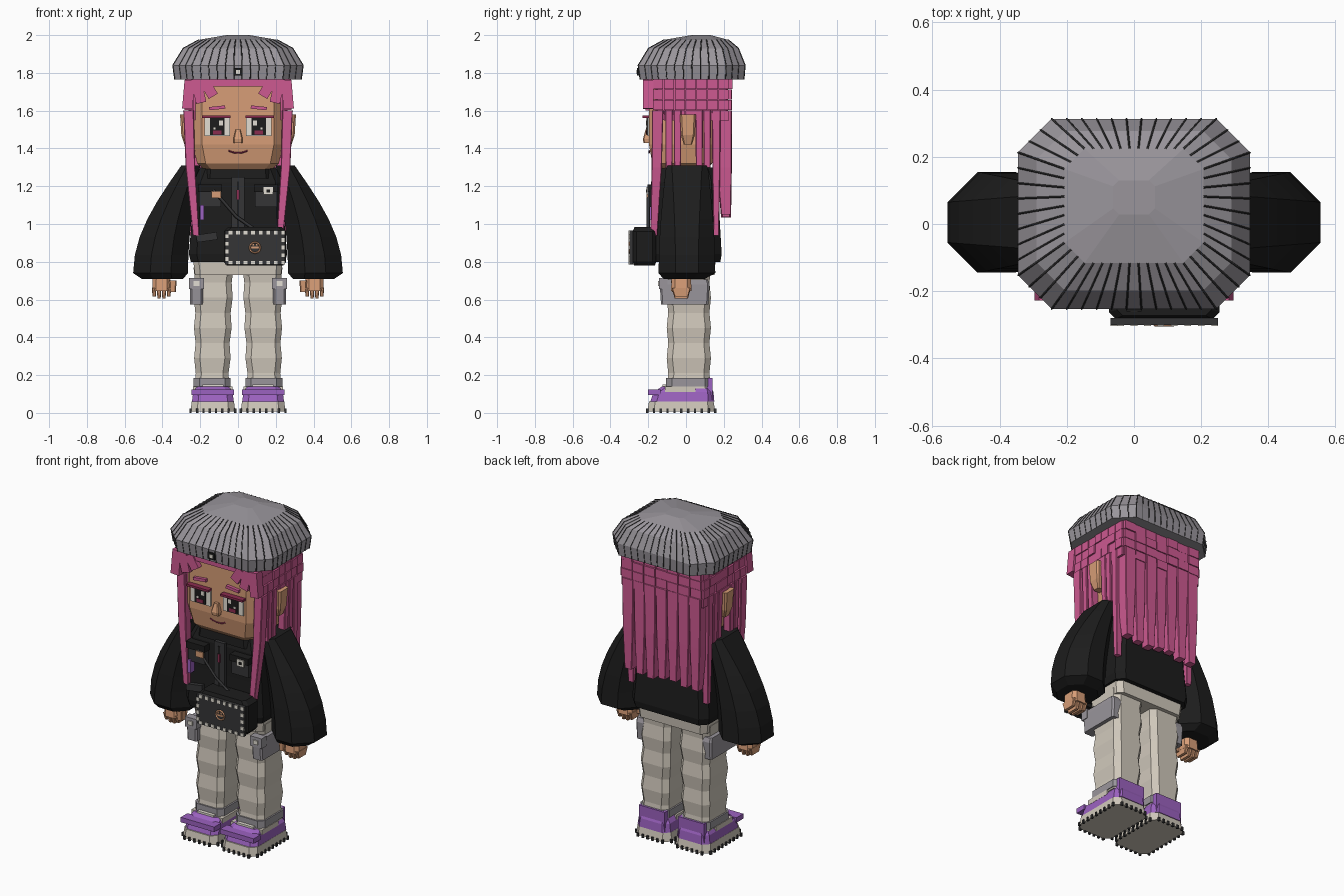
import bpy, bmesh, random
from math import radians, sin, cos, pi, tau
from mathutils import Vector, Matrix

random.seed(4)
if "Cube" in bpy.data.objects:
    bpy.data.objects.remove(bpy.data.objects["Cube"])


def material(name, code):
    colour = [(channel / 255) ** 2.2 for channel in bytes.fromhex(code)] + [1]
    mat = bpy.data.materials.new(name)
    mat.use_nodes = True
    mat.diffuse_color = colour
    mat.node_tree.nodes["Principled BSDF"].inputs["Base Color"].default_value = colour
    return mat


PINK = material("hair pink", "CC5A90")
ROSE = material("dark rose", "8A3050")
SKIN = material("skin", "D69C76")
BLACK = material("jacket black", "222222")
COAL = material("charcoal", "383839")
GREY = material("felt grey", "98949A")
CREAM = material("trouser cream", "CFC7BA")
PURPLE = material("shoe purple", "9A62BE")
WHITE = material("off white", "E2DDD2")

# Shared reference planes
FACE, CHEST, FLAP = -.2, -.17, -.3
EYE_X, EYE_Z, THIN = .11, 1.515, .008


def finish(name, bm, mat):
    bmesh.ops.recalc_face_normals(bm, faces=bm.faces)
    mesh = bpy.data.meshes.new(name)
    bm.to_mesh(mesh)
    bm.free()
    mesh.materials.append(mat)
    part = bpy.data.objects.new(name, mesh)
    bpy.context.collection.objects.link(part)
    return part


def pair(part):
    """Repeat a left-hand part on the right."""
    part.modifiers.new("Mirror", "MIRROR").use_mirror_merge = False


def box(name, mat, centre, size, tilt=0):
    bm = bmesh.new()
    place = Matrix.Translation(centre) @ Matrix.Rotation(radians(tilt), 4, "Y")
    bmesh.ops.create_cube(bm, size=1, matrix=place @ Matrix.Diagonal((*size, 1)))
    return finish(name, bm, mat)


def octagon(z, x, y, half_x, half_y, cut):
    """Rectangle with chamfered corners, anticlockwise."""
    ring = []
    for sx, sy in ((1, -1), (1, 1), (-1, 1), (-1, -1)):
        along_x = Vector((x + sx * (half_x - cut), y + sy * half_y, z))
        along_y = Vector((x + sx * half_x, y + sy * (half_y - cut), z))
        ring += [along_x, along_y] if sx * sy < 0 else [along_y, along_x]
    return ring


def loft(name, mat, rings):
    bm = bmesh.new()
    loops = [[bm.verts.new(point) for point in ring] for ring in rings]
    for low, high in zip(loops, loops[1:]):
        for i in range(len(low)):
            bm.faces.new((low[i - 1], low[i], high[i], high[i - 1]))
    bm.faces.new(loops[0])
    bm.faces.new(loops[-1])
    return finish(name, bm, mat)


def scaled_rings(centre, half, levels, cut, lean=(0, 0)):
    """Levels are (height, scale); the centre leans as the scale shrinks."""
    return [octagon(z, centre[0] + (1 - k) * lean[0], centre[1] + (1 - k) * lean[1],
                    half[0] * k, half[1] * k, cut * k) for z, k in levels]


def column(name, mat, centre, half, levels, cut=.03, lean=(0, 0)):
    return loft(name, mat, scaled_rings(centre, half, levels, cut, lean))


def strand(name, centre, half, low, lean=(0, 0)):
    return column(name, PINK, centre, half, [(1.6, 1), (1.3, .9), (low, .6)], .004, lean)


def wires(name, mat, paths, radius):
    curve = bpy.data.curves.new(name, "CURVE")
    curve.dimensions = "3D"
    curve.bevel_depth = radius
    curve.bevel_resolution = 0
    for path in paths:
        spline = curve.splines.new("POLY")
        spline.points.add(len(path) - 1)
        for point, place in zip(spline.points, path):
            point.co = (*place, 1)
    curve.materials.append(mat)
    bpy.context.collection.objects.link(bpy.data.objects.new(name, curve))


def divide(ring, gap):
    """Yield (corner index, fraction) at even spacing around a ring."""
    for i, corner in enumerate(ring):
        count = round((corner - ring[i - 1]).length / gap)
        for step in range(count):
            yield i, step / count


# Hat with radial ribs
hat = scaled_rings((0, .03), (.345, .283), [(1.765, .97), (1.84, 1), (1.93, .84), (1.975, .6), (2, .18)],
                   .1, (0, .06))
loft("hat", GREY, hat)
wires("hat_ribs", COAL, [[ring[i - 1].lerp(ring[i], t) for ring in hat[:-1]]
                         for i, t in divide(hat[0], .045)], .003)
box("hat_badge", BLACK, (0, -.25, 1.805), (.045, .02, .04))
box("hat_badge_patch", WHITE, (0, -.258, 1.805), (.02, THIN, .02))

# Head and face
column("head", SKIN, (0, -.02), (.24, .176), [(1.28, .7), (1.32, .9), (1.42, 1), (1.78, 1)], .05)
column("neck", SKIN, (0, 0), (.1, .08), [(1.2, 1), (1.3, 1)])
column("nose", SKIN, (0, FACE), (.025, .028), [(1.43, .9), (1.45, 1), (1.5, .5)], .006)
wires("mouth", ROSE, [[(x / 80, FACE + .005, 1.376 + x * x / 1300) for x in range(-4, 5)]], .004)
pair(box("eye_white", WHITE, (EYE_X, FACE, EYE_Z), (.135, THIN, .1)))
pair(box("iris", BLACK, (EYE_X, FACE - .005, EYE_Z), (.075, THIN, .09)))
pair(box("iris_glow", ROSE, (EYE_X, FACE - THIN, EYE_Z - .03), (.045, THIN, .02)))
pair(box("eye_glint", WHITE, (EYE_X - .02, FACE - THIN, EYE_Z + .02), (.02, THIN, .025)))
pair(box("eye_spark", WHITE, (EYE_X + .014, FACE - THIN, EYE_Z - .01), (.012, THIN, .012)))
pair(box("eyelid", ROSE, (EYE_X + .005, FACE - .01, EYE_Z + .053), (.15, .04, .013)))
pair(box("eyebrow", PINK, (EYE_X, FACE, EYE_Z + .1), (.085, .03, .017), 6))
pair(column("ear", SKIN, (.26, .01), (.047, .043), [(1.42, .5), (1.47, .85), (1.58, 1)], .01))

# Hair cap with rows of blocky tufts
column("hair_cap", PINK, (0, .03), (.262, .192), [(1.55, 1), (1.78, 1)], .01)
box("hairline", PINK, (0, FACE, 1.75), (.5, .04, .045))
for row in range(4):
    z = 1.575 + .055 * row
    for step in range(-3, 4):
        box("back_tuft", PINK, (step * .077, .22, z), (.072, .03 + random.random() / 50, .052))
        pair(box("side_tuft", PINK, (.26, .026 + step * .058, z), (.03 + random.random() / 50, .055, .052)))

# Fringe blocks and hanging strands
for step in range(3):
    pair(box("fringe_block", PINK, (.262 - .054 * step, FACE, 1.685 + .015 * step),
             (.055, .055, .15 - .03 * step), 18 * step - 5))
pair(strand("front_strand", (.262, -.15), (.028, .03), .94, (-.1, -.05)))
pair(strand("rear_strand", (.252, .16), (.028, .023), .94))
for y in (-.09, -.045, .07, .112):
    pair(strand("side_strand", (.26, y), (.025, .02), 1.3, (-.05, 0)))
for step in range(-3, 4):
    strand("back_lock", (step * .075, .2), (.038, .035 + random.random() / 99),
           1.03 + random.random() / 30, (0, .03))

# Jacket body
column("jacket", BLACK, (0, .01), (.25, .172), [(.8, 1), (.84, 1.04), (1.05, .97), (1.22, .95), (1.3, .8)], .04)
column("collar", BLACK, (0, -.01), (.19, .148), [(1.24, 1), (1.31, .94)], .04)
box("zip_flap", COAL, (0, CHEST, 1.1), (.07, .02, .3))
box("zip", BLACK, (0, CHEST - .01, 1.1), (.012, THIN, .25))
box("zip_pull", ROSE, (0, CHEST - .014, 1.155), (.016, THIN, .05))
pair(box("chest_pocket", COAL, (.148, CHEST, 1.135), (.115, .04, .09)))
pair(box("pocket_flap", BLACK, (.148, CHEST, 1.19), (.125, .065, .04)))
box("pocket_patch", SKIN, (-.115, CHEST - .035, 1.155), (.05, THIN, .035))
box("pocket_badge", WHITE, (.16, CHEST - .035, 1.175), (.05, THIN, .04))
box("badge_mark", BLACK, (.16, CHEST - .039, 1.175), (.018, THIN, .015))
box("purple_pen", PURPLE, (-.19, CHEST - .01, 1.06), (.02, .04, .08))
box("lower_pocket", COAL, (-.165, CHEST, .93), (.11, .035, .04), -8)

# Shoulder bag with a chequered front
bag_x, bag_z, cell = .09, .875, .02
wires("bag_strap", COAL, [[(-.13, FACE, 1.18), (-.01, FACE, 1.04), (bag_x, FACE, .97)]], .009)
column("bag", BLACK, (bag_x, -.22), (.165, .062), [(.78, .9), (.8, 1), (.96, 1), (.985, .85)], .02)
box("bag_flap", COAL, (bag_x, FLAP + .01, bag_z), (.32, .02, .18))
for i in range(-8, 8):
    for j in range(-4, 5):
        if (i in (-8, 7) or abs(j) == 4) and (i + j) % 2:
            box("check_tile", WHITE, (bag_x + (i + .5) * cell, FLAP, bag_z + j * cell), (cell, THIN, cell))
angles = [tau * step / 12 for step in range(13)]
wires("bag_emblem", SKIN, [[(bag_x + .028 * cos(a), FLAP, bag_z + .028 * sin(a)) for a in angles]], .005)
box("emblem_bar", SKIN, (bag_x, FLAP, bag_z), (.044, THIN, .01))
for side in (-1, 1):
    box("emblem_eye", SKIN, (bag_x + side * .01, FLAP, bag_z + .015), (THIN, THIN, .01))

# Sleeves, widening towards the cuff
sleeve = []
for step in range(7):
    r = sin(step / 6 * pi / 2)
    sleeve.append(octagon(1.31 - step * .095, .25 + .16 * r, .005, .05 + .095 * r, .11 + .04 * r, .03 + .06 * r))
sleeve.append(octagon(.71, .4, -.01, .11, .11, .06))
pair(loft("sleeve", BLACK, sleeve))

# Hands
pair(column("palm", SKIN, (.405, -.025), (.05, .055), [(.645, 1), (.73, .9)], .02))
for step in range(4):
    pair(column("finger", SKIN, (.366 + step * .026, -.025), (.012, .05),
                [(.6 + abs(step - 1.5) / 99, .7), (.66, 1)], .004))
pair(column("thumb", SKIN, (.345, -.055), (.02, .024), [(.64, .8), (.7, 1)], .006))

# Trousers with soft creases
column("hips", CREAM, (0, .018), (.24, .14), [(.73, .95), (.83, 1)])
leg = []
for step in range(9):
    crease = .004 * (-1) ** step
    leg.append(octagon(.13 + step * .08, .138 - step / 900, .015, .089 + step / 600 + crease, .113 + crease, .03))
pair(loft("leg", CREAM, leg))
pair(column("cuff", GREY, (.137, .013), (.098, .118), [(.14, 1), (.185, 1)]))

# Hip pouches
pair(column("pouch", GREY, (.22, -.007), (.035, .132), [(.575, .95), (.68, 1), (.705, .93)], .01))
pair(box("pouch_flap", GREY, (.22, -.12, .685), (.078, .045, .06)))
pair(box("pouch_clasp", WHITE, (.22, -.145, .685), (.03, THIN, .025)))

# Shoes
shoe_x, foot = .133, (.118, .18)
sole = scaled_rings((shoe_x, -.025), foot, [(.008, 1), (.06, .95)], .035)
pair(loft("sole", CREAM, sole))
pair(column("shoe", PURPLE, (shoe_x, -.025), foot, [(.06, .94), (.11, .88), (.14, .72)], .035, (0, .1)))
pair(box("toe_strap", PURPLE, (shoe_x, -.168, .11), (.226, .065, .03)))
pair(box("tongue", WHITE, (shoe_x, -.108, .138), (.11, .035, .027)))
pair(box("side_panel", CREAM, (shoe_x, -.03, .125), (.21, .16, .03)))
pair(box("heel_tab", PURPLE, (shoe_x, .125, .122), (.175, .03, .125)))
for i, t in divide(sole[0], .035):
    spot = sole[0][i - 1].lerp(sole[0][i], t)
    pair(box("sole_stud", COAL, (spot.x, spot.y, .011), (.012, .012, .022)))
